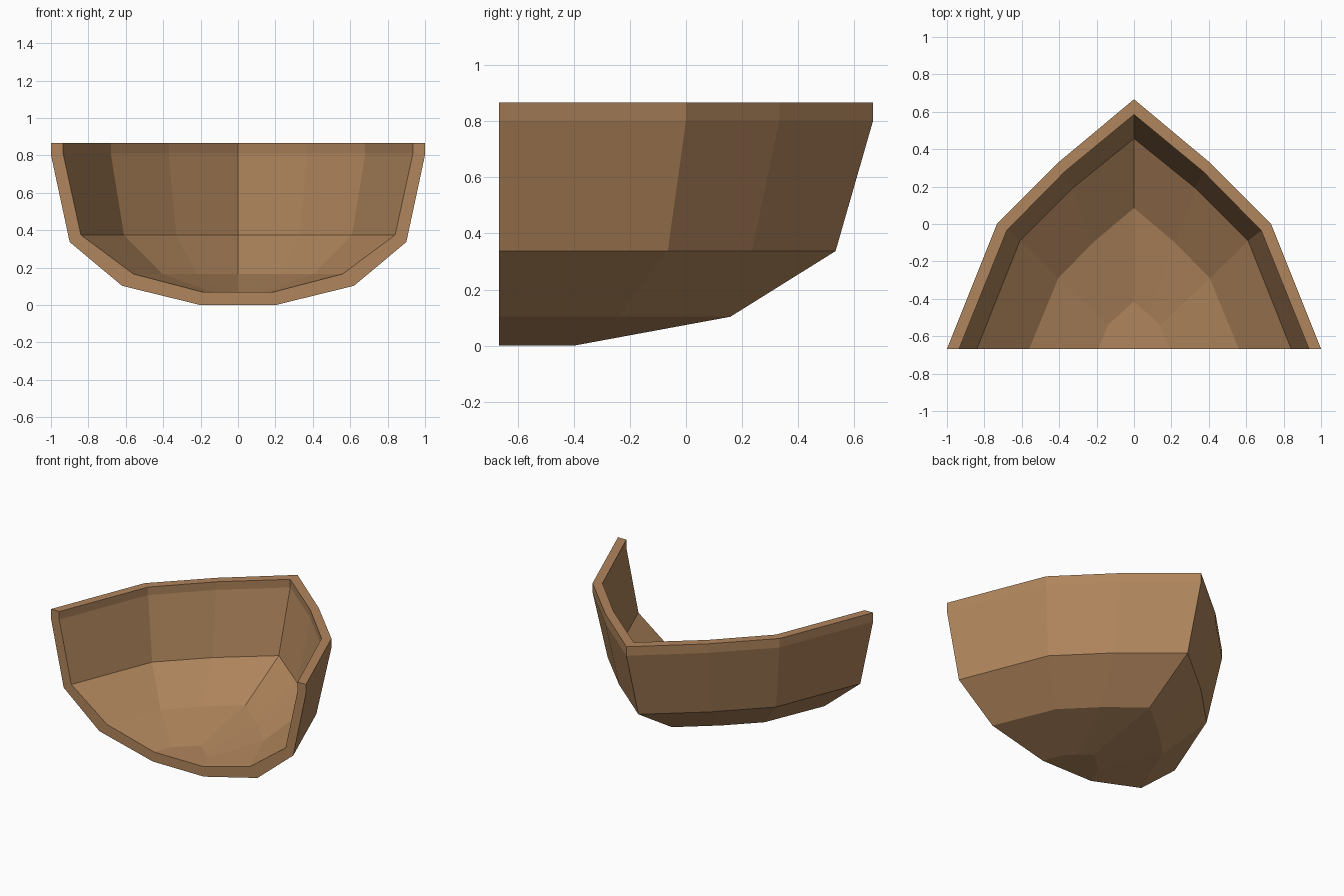
import bpy
import bmesh

cube = bpy.data.objects.get("Cube")
if cube:
    bpy.data.objects.remove(cube, do_unlink=True)

FRONT = -0.667  # open end of the bow

# Each level: height, half width at the open end, two bends, stem position
OUTER = [
    (0.0, 0.20, (0.145, -0.53), (0.08, -0.465), -0.40),
    (0.103, 0.62, (0.445, -0.245), (0.245, -0.045), 0.158),
    (0.337, 0.90, (0.66, -0.065), (0.36, 0.235), 0.533),
    (0.803, 1.0, (0.733, 0.0), (0.40, 0.333), 0.667),
    (0.867, 1.0, (0.733, 0.0), (0.40, 0.333), 0.667),
]
INNER = [
    (0.07, 0.19, (0.14, -0.54), (0.075, -0.48), -0.415),
    (0.167, 0.56, (0.405, -0.29), (0.22, -0.10), 0.085),
    (0.375, 0.84, (0.61, -0.09), (0.33, 0.19), 0.457),
    (0.81, 0.935, (0.68, -0.035), (0.37, 0.28), 0.585),
    (0.867, 0.935, (0.68, -0.035), (0.37, 0.28), 0.585),
]


def make_material(name, color):
    mat = bpy.data.materials.new(name)
    mat.use_nodes = True
    mat.diffuse_color = color
    bsdf = mat.node_tree.nodes["Principled BSDF"]
    bsdf.inputs["Base Color"].default_value = color
    bsdf.inputs["Roughness"].default_value = 0.8
    return mat


def add_ring(bm, level):
    """One level of planking, mirrored about the stem."""
    z, half, bend_a, bend_b, stem = level
    side = [(half, FRONT), bend_a, bend_b]
    plan = side + [(0, stem)] + [(-x, y) for x, y in reversed(side)]
    return [bm.verts.new((x, y, z)) for x, y in plan]


bm = bmesh.new()
outer = [add_ring(bm, level) for level in OUTER]
inner = [add_ring(bm, level) for level in INNER]

# Outer planking, top rim and inner planking in one continuous loft
loft = outer + inner[::-1]
for a, b in zip(loft, loft[1:]):
    for i in range(len(a) - 1):
        bm.faces.new((a[i], a[i + 1], b[i + 1], b[i]))

# Flat keel and floor
bm.faces.new(outer[0])
bm.faces.new(inner[0])

# Cut edge of the hull at the open end
for end in (0, -1):
    for i in range(len(outer) - 1):
        bm.faces.new((outer[i][end], outer[i + 1][end],
                      inner[i + 1][end], inner[i][end]))
bm.faces.new((outer[0][0], outer[0][-1], inner[0][-1], inner[0][0]))

bmesh.ops.recalc_face_normals(bm, faces=bm.faces)
mesh = bpy.data.meshes.new("hull_bow")
bm.to_mesh(mesh)
bm.free()

hull = bpy.data.objects.new("hull_bow", mesh)
bpy.context.collection.objects.link(hull)
mesh.materials.append(make_material("brown wood", (0.434, 0.235, 0.107, 1)))
